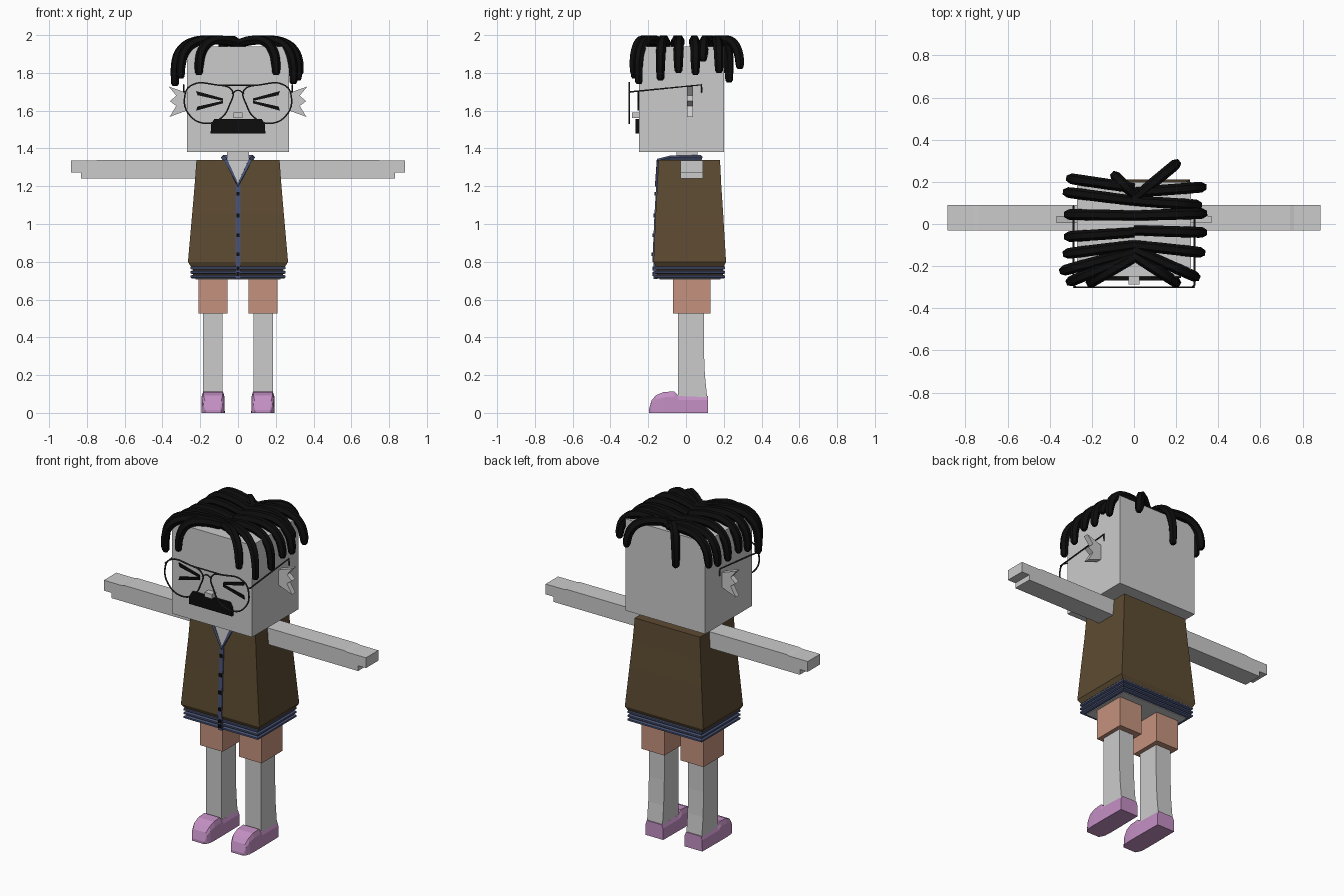
import bpy, bmesh
from mathutils import Vector

cube = bpy.data.objects.get("Cube")
if cube:
    bpy.data.objects.remove(cube, do_unlink=True)


def material(name, rgb):
    m = bpy.data.materials.new(name)
    m.use_nodes = True
    m.diffuse_color = (*rgb, 1)
    m.node_tree.nodes["Principled BSDF"].inputs["Base Color"].default_value = (*rgb, 1)
    return m


GREY = material("skin grey", (0.6, 0.6, 0.6))
BROWN = material("vest brown", (0.11, 0.07, 0.032))
BLUE = material("trim blue", (0.065, 0.085, 0.175))
PEACH = material("shorts peach", (0.56, 0.29, 0.21))
PINK = material("shoe pink", (0.55, 0.28, 0.55))
BLACK = material("hair black", (0.004, 0.004, 0.004))
WIRE = material("wire dark grey", (0.035, 0.035, 0.035))


def loft(name, rings, mat):
    """Skin a solid through rings with equal point counts."""
    bm = bmesh.new()
    rows = [[bm.verts.new(p) for p in ring] for ring in rings]
    for a, b in zip(rows, rows[1:]):
        for i in range(len(a)):
            j = (i + 1) % len(a)
            bm.faces.new((a[i], a[j], b[j], b[i]))
    bm.faces.new(rows[0])
    bm.faces.new(rows[-1])
    bmesh.ops.recalc_face_normals(bm, faces=bm.faces)
    me = bpy.data.meshes.new(name)
    bm.to_mesh(me)
    bm.free()
    me.materials.append(mat)
    ob = bpy.data.objects.new(name, me)
    bpy.context.collection.objects.link(ob)
    return ob


def rect(cx, w, y0, y1, z):
    return [(cx - w, y0, z), (cx + w, y0, z), (cx + w, y1, z), (cx - w, y1, z)]


def box(name, cx, w, y0, y1, z0, z1, mat):
    return loft(name, [rect(cx, w, y0, y1, z0), rect(cx, w, y0, y1, z1)], mat)


def slab(name, outline, y0, y1, mat):
    """Extrude an x-z outline along y."""
    return loft(name, [[(x, y, z) for x, z in outline] for y in (y0, y1)], mat)


def tube(name, points, radius, mat, closed=False, smooth=True, sides=1, radii=None):
    cu = bpy.data.curves.new(name, "CURVE")
    cu.dimensions = "3D"
    cu.bevel_depth = radius
    cu.bevel_resolution = sides
    cu.resolution_u = 4
    cu.use_fill_caps = True
    sp = cu.splines.new("BEZIER" if smooth else "POLY")
    pts = sp.bezier_points if smooth else sp.points
    pts.add(len(points) - 1)
    for i, (p, co) in enumerate(zip(pts, points)):
        if smooth:
            p.co = co
            p.handle_left_type = p.handle_right_type = "AUTO"
        else:
            p.co = (*co, 1)
        p.radius = radii[i] if radii else 1
    sp.use_cyclic_u = closed
    sp.use_smooth = False
    cu.materials.append(mat)
    ob = bpy.data.objects.new(name, cu)
    bpy.context.collection.objects.link(ob)
    return ob


SIDES = ((1, "left"), (-1, "right"))

# Head, neck and nose
FACE = -0.25
box("head", 0, 0.27, FACE, 0.2, 1.38, 1.94, GREY)
box("neck", 0, 0.058, -0.05, 0.06, 1.3, 1.39, GREY)
box("nose", 0, 0.025, -0.287, FACE, 1.562, 1.59, GREY)

# Moustache
half = [(0.145, 1.48), (0.142, 1.53), (0.125, 1.557)]
slab("moustache", half + [(-x, z) for x, z in reversed(half)], -0.267, FACE + 0.005, BLACK)

# Vest body: (height, half width, front, back)
VEST = [(0.775, 0.25, -0.16, 0.2), (0.8, 0.265, -0.172, 0.212), (1.05, 0.243, -0.161, 0.197),
        (1.2, 0.23, -0.152, 0.187), (1.34, 0.22, -0.146, 0.18)]
loft("vest", [rect(0, w, f, b, z) for z, w, f, b in VEST], BROWN)


def front(z):
    for (z0, _, f0, _), (z1, _, f1, _) in zip(VEST, VEST[1:]):
        if z <= z1:
            return f0 + (f1 - f0) * max(0, z - z0) / (z1 - z0)
    return VEST[-1][2]


# Ribbed waistband and pale underside
box("waistband_core", 0, 0.238, -0.153, 0.195, 0.712, 0.79, BROWN)
for i in range(3):
    z = 0.711 + i * 0.0235
    loft(f"waistband_rib_{i}", [rect(0, 0.242 + d, -0.157 - d, 0.198 + d, z + h)
         for d, h in ((0, 0), (0.009, 0.005), (0.009, 0.015), (0, 0.02))], BLUE)
box("shirt_hem", 0, 0.225, -0.14, 0.182, 0.707, 0.712, GREY)

# Neck opening, collar, placket and buttons
loft("shirt_opening", [[(x, front(z) + d, z) for x, z in ((-0.062, 1.34), (0.062, 1.34), (0, 1.215))]
     for d in (-0.005, 0.003)], GREY)
collar = [(0.063, -0.147, 1.335), (0.078, -0.08, 1.35), (0.08, 0.08, 1.352)]
tube("collar", [(0, -0.153, 1.205)] + collar + [(-x, y, z) for x, y, z in reversed(collar)],
     0.013, BLUE, closed=True, smooth=False, sides=0)
loft("placket", [rect(0, 0.013, front(z) - 0.006, front(z) + 0.004, z) for z in (0.8, 1.05, 1.21)], BLUE)
box("placket_base", 0, 0.013, -0.172, -0.15, 0.71, 0.8, BLUE)
for i, z in enumerate((0.735, 0.765, 0.84, 0.94, 1.045, 1.16)):
    y = min(front(z), -0.166) if z < 0.8 else front(z)
    box(f"button_{i}", 0, 0.009, y - 0.012, y, z - 0.01, z + 0.01, BLACK)

for s, side in SIDES:
    # Arm with a stepped hand
    arm = [(0.2, 1.24), (0.832, 1.24), (0.832, 1.272), (0.885, 1.272), (0.885, 1.335),
           (0.76, 1.335), (0.74, 1.34), (0.2, 1.34)]
    slab(f"{side}_arm", [(s * x, z) for x, z in arm], -0.03, 0.09, GREY)

    # Shorts and leg
    box(f"{side}_shorts_leg", s * 0.132, 0.077, -0.07, 0.13, 0.525, 0.715, PEACH)
    loft(f"{side}_leg", [rect(s * 0.133, 0.052, -0.043, b, z)
         for z, b in ((0.08, 0.112), (0.2, 0.1), (0.35, 0.094), (0.53, 0.094))], GREY)

    # Shoe: (y, half width, height)
    shoe = [(0.117, 0.06, 0.09), (-0.04, 0.062, 0.092), (-0.062, 0.062, 0.114), (-0.12, 0.062, 0.11),
            (-0.16, 0.06, 0.093), (-0.183, 0.052, 0.065), (-0.197, 0.042, 0.015)]
    loft(f"{side}_shoe", [[(s * 0.132 + x * w, y, z * h) for x, z in
         ((-1, 0), (1, 0), (0.98, 0.75), (0.84, 1), (-0.84, 1), (-0.98, 0.75))] for y, w, h in shoe], PINK)

    # Jagged ear
    ear = [(0.26, 1.69), (0.367, 1.728), (0.327, 1.68), (0.36, 1.65), (0.327, 1.625),
           (0.362, 1.567), (0.26, 1.605)]
    slab(f"{side}_ear", [(s * x, z) for x, z in ear], 0.005, 0.037, GREY)

    # Squeezed-shut eye
    for tag, d in (("upper", 1), ("lower", -1)):
        stroke = [(0.222, 0.052), (0.215, 0.03), (0.08, 0.0), (0.08, 0.013)]
        slab(f"{side}_eye_{tag}", [(s * x, 1.652 + d * z) for x, z in stroke],
             FACE - 0.007, FACE + 0.002, BLACK)

    # Spectacle rim and temple
    rim = [(0.25, 1.733), (0.283, 1.67), (0.263, 1.585), (0.18, 1.533), (0.088, 1.562),
           (0.043, 1.635), (0.03, 1.705), (0.12, 1.737)]
    tube(f"{side}_glasses_rim", [(s * x, -0.3, z) for x, z in rim], 0.0045, WIRE, closed=True)
    tube(f"{side}_glasses_temple", [(s * x, y, z) for x, y, z in
         ((0.278, -0.3, 1.698), (0.287, -0.29, 1.7), (0.287, 0.082, 1.737), (0.287, 0.084, 1.695))],
         0.0045, WIRE, smooth=False)

# Spectacle bridge
tube("glasses_top_bar", [(-0.1, -0.3, 1.735), (0.1, -0.3, 1.735)], 0.004, WIRE, smooth=False)
tube("glasses_bridge", [(-0.032, -0.3, 1.69), (0, -0.3, 1.708), (0.032, -0.3, 1.69)], 0.004, WIRE)

# Hair locks: (root y, tip x, tip y, tip z)
LOCKS = [
    (0.15, 0.322, 0.175, 1.80), (0.04, 0.325, 0.05, 1.79), (-0.03, 0.325, -0.04, 1.80),
    (-0.1, 0.315, -0.135, 1.76), (-0.12, 0.29, -0.25, 1.74), (-0.15, 0.2, -0.277, 1.79),
    (0.12, 0.2, 0.285, 1.82), (0.11, 0.3, 0.09, 1.86),
    (0.17, -0.3, 0.215, 1.80), (0.11, -0.315, 0.15, 1.79), (0.04, -0.31, 0.045, 1.78),
    (-0.04, -0.31, -0.06, 1.79), (-0.1, -0.315, -0.14, 1.77), (-0.13, -0.33, -0.22, 1.73),
    (-0.15, -0.3, -0.272, 1.77), (-0.16, -0.205, -0.277, 1.79), (0.14, -0.09, 0.228, 1.75)]
for i, (ry, tx, ty, tz) in enumerate(LOCKS):
    root, tip = Vector((0, ry, 0)), Vector((tx, ty, 0))
    path = []
    for t, z in ((0, 1.955), (0.4, 1.974), (0.75, 1.962), (0.93, 1.915), (1, 1.85)):
        p = root.lerp(tip, t)
        path.append((p.x, p.y, z if z > tz + 0.02 else tz + 0.03))
    path += [(tx * 1.01, ty, tz + 0.012), (tx * 1.01, ty, tz)]
    tube(f"hair_lock_{i}", path, 0.026, BLACK, sides=1, radii=[0.9, 1, 1, 1, 0.95, 0.8, 0.5])
